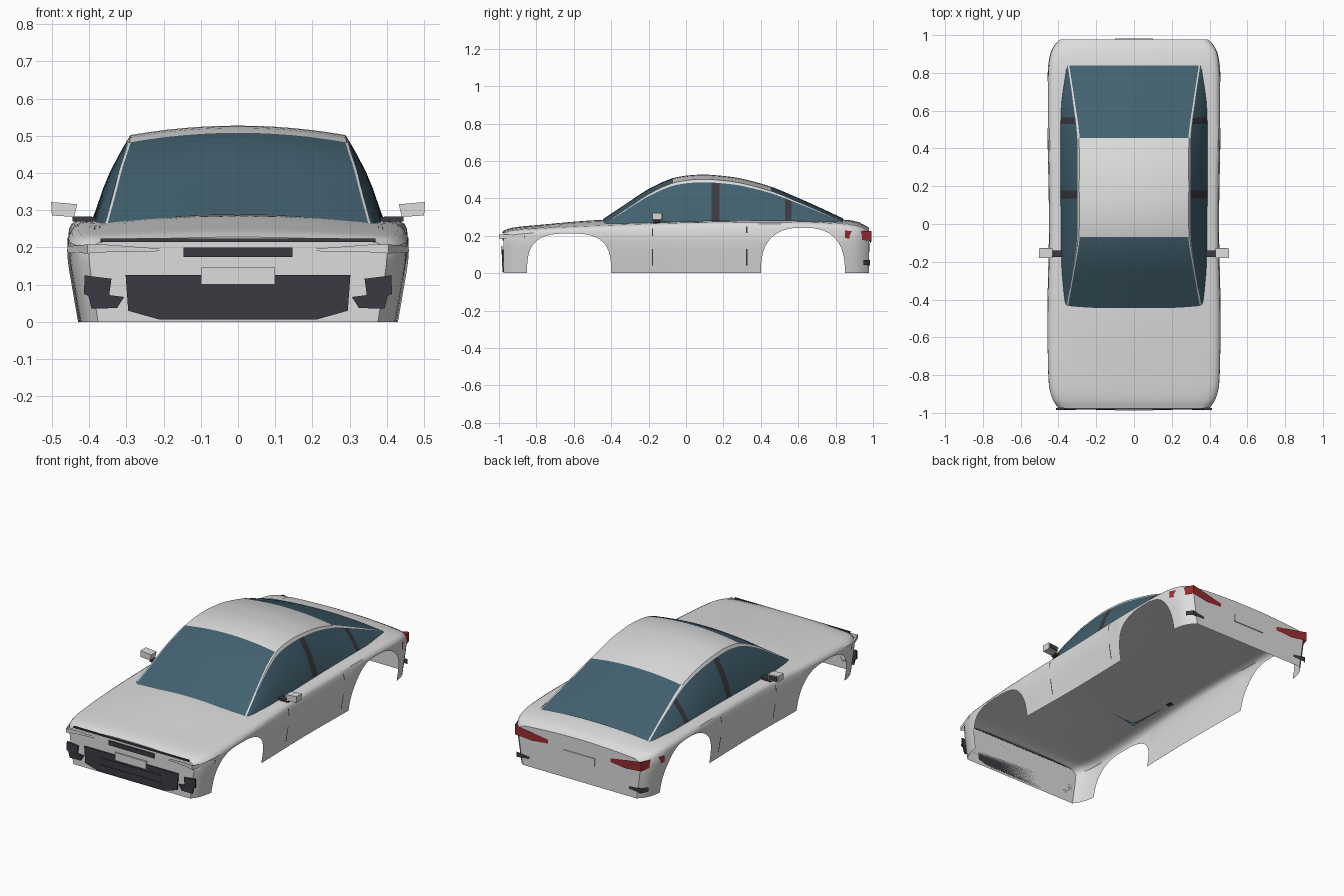
import bpy
import math

if "Cube" in bpy.data.objects:
    bpy.data.objects.remove(bpy.data.objects["Cube"])


def material(name, r, g, b):
    m = bpy.data.materials.new(name)
    m.use_nodes = True
    m.diffuse_color = (r, g, b, 1)
    m.node_tree.nodes["Principled BSDF"].inputs["Base Color"].default_value = (r, g, b, 1)
    return m


PAINT = material("body_paint", 0.72, 0.72, 0.72)
GLASS = material("blue_glass", 0.055, 0.12, 0.16)
DARK = material("dark_trim", 0.045, 0.042, 0.052)
RED = material("tail_red", 0.33, 0.025, 0.03)


def make(name, verts, faces, mats, rule=None):
    mesh = bpy.data.meshes.new(name)
    mesh.from_pydata(verts, [], faces)
    for m in mats:
        mesh.materials.append(m)
    mesh.validate()
    mesh.shade_smooth()
    mesh.set_sharp_from_angle(angle=math.radians(35))
    if rule:
        for p in mesh.polygons:
            p.material_index = rule(p.center)
    obj = bpy.data.objects.new(name, mesh)
    bpy.context.collection.objects.link(obj)
    return obj


def grid(name, rows, mats, rule=None, caps=False):
    """Skin a surface over rows of equally many points."""
    n = len(rows[0])
    faces = [(i * n + j, i * n + j + 1, (i + 1) * n + j + 1, (i + 1) * n + j)
             for i in range(len(rows) - 1) for j in range(n - 1)]
    if caps:
        last = (len(rows) - 1) * n
        faces += [tuple(reversed(range(n))), tuple(range(last, last + n))]
    return make(name, [p for r in rows for p in r], faces, mats, rule)


def prism(name, outline, y0, y1, mat):
    """Extrude an x-z outline from y0 to y1."""
    n = len(outline)
    verts = [(x, y, z) for y in (y0, y1) for x, z in outline]
    faces = [tuple(range(n)), tuple(reversed(range(n, 2 * n)))]
    faces += [(i, i + n, (i + 1) % n + n, (i + 1) % n) for i in range(n)]
    return make(name, verts, faces, [mat])


def block(name, x, z0, z1, y0, y1, mat):
    return prism(name, [(-x, z0), (x, z0), (x, z1), (-x, z1)], y0, y1, mat)


def flip(points, s):
    return [(s * p[0],) + tuple(p[1:]) for p in points]


def curve(keys, t):
    """Smooth interpolation through (position, value) keys."""
    t = min(max(t, keys[0][0]), keys[-1][0])
    i = max(k for k in range(len(keys) - 1) if keys[k][0] <= t)

    def slope(k):
        a, b = keys[max(k - 1, 0)], keys[min(k + 1, len(keys) - 1)]
        return (b[1] - a[1]) / (b[0] - a[0])
    (p, u), (q, v) = keys[i], keys[i + 1]
    h = q - p
    s = (t - p) / h
    return (u * (1 + 2 * s) * (1 - s) ** 2 + slope(i) * h * s * (1 - s) ** 2
            + v * s * s * (3 - 2 * s) + slope(i + 1) * h * s * s * (s - 1))


# Body shape: half width, centre height and crown along the length
WIDTH = [(-.975, .40), (-.93, .43), (-.85, .45), (-.5, .458), (0, .45), (.5, .458),
         (.8, .456), (.9, .443), (.95, .418), (.978, .39)]
TOP = [(-.975, .228), (-.93, .243), (-.8, .257), (-.45, .285), (0, .288), (.5, .295),
       (.8, .29), (.92, .272), (.978, .245)]
CROWN = [(-.975, .012), (-.8, .015), (-.45, .026), (0, .015), (.8, .02), (.978, .015)]
FLANK = [(0, .94), (.08, .97), (.17, 1), (.22, .998), (.3, .97)]
ARCHES = [(-.625, .225, .212, 3), (.625, .225, .243, 2.6)]


def arch(y):
    for c, r, h, n in ARCHES:
        if abs(y - c) < r:
            return h * (1 - (abs(y - c) / r) ** n) ** (1 / n)
    return 0


def flank(y, z):
    return curve(WIDTH, y) * curve(FLANK, z)


def deck(y, x):
    return curve(TOP, y) - curve(CROWN, y) * (x / (.88 * curve(WIDTH, y))) ** 2


def section(y):
    w, low = curve(WIDTH, y), arch(y)
    edge = curve(TOP, y) - curve(CROWN, y)
    side = edge - .026
    half = []
    for k in range(7):
        z = low + (side - low) * k / 6
        half.append((flank(y, z), z))
    half += [(w * .975, edge - .013), (w * .94, edge - .004)]
    half += [(w * f, deck(y, w * f)) for f in (.88, .7, .5, .25)]
    full = half + [(0, deck(y, 0))] + [(-x, z) for x, z in reversed(half)]
    return [(x, y, z) for x, z in full]


stations = [-.975, -.96, -.945, -.93, -.9, -.87, -.3, -.2, -.1, 0, .1, .2, .3,
            .87, .89, .91, .93, .95, .965, .978]
for c, r, h, n in ARCHES:
    stations += [c - r * math.cos(math.pi * k / 28) for k in range(29)]
grid("body_shell", [section(y) for y in sorted(stations)], [PAINT], caps=True)

# Cabin: windscreen, roof and rear window share one crowned surface
ROOF = [(-.445, .288), (-.3, .385), (-.2, .45), (-.07, .508), (.07, .527), (.2, .52),
        (.3, .505), (.455, .462), (.6, .402), (.7, .358), (.84, .293)]
EDGE = [(-.445, .355), (-.25, .32), (-.07, .292), (.2, .29), (.455, .292), (.65, .318), (.84, .347)]
DROP = [(-.445, .03), (-.07, .026), (.455, .024), (.84, .02)]
BELT_Z = [(-.445, .256), (-.2, .27), (0, .276), (.5, .282), (.84, .268)]
BELT_X = [(-.445, .368), (-.2, .384), (.2, .388), (.6, .386), (.84, .36)]
PILLARS = [(.135, .178), (.53, .565)]
FRONT, BACK = -.07, .455

cuts = [FRONT, BACK] + [y for p in PILLARS for y in p]
cuts += [-.445 + (.84 + .445) * k / 32 for k in range(33)]
cuts = sorted(set(cuts))


def roof_row(y):
    return [(curve(EDGE, y) * k / 6, y, curve(ROOF, y) - curve(DROP, y) * (k / 6) ** 2)
            for k in range(-6, 7)]


def side_row(y, s):
    x0, z0 = curve(EDGE, y), curve(ROOF, y) - curve(DROP, y)
    x1, z1 = curve(BELT_X, y), min(curve(BELT_Z, y), z0 - .002)
    return [(s * (x0 + (x1 - x0) * t + .05 * (z0 - z1) * math.sin(math.pi * t)), y, z0 + (z1 - z0) * t)
            for t in (0, .07, .25, .45, .65, .85, 1)]


for name, a, b, mat in (("windscreen", -1, FRONT, GLASS), ("roof", FRONT, BACK, PAINT),
                        ("rear_window", BACK, 1, GLASS)):
    grid(name, [roof_row(y) for y in cuts if a <= y <= b], [mat])


def is_pillar(c):
    return int(any(a < c.y < b for a, b in PILLARS))


for s, label in ((1, "left"), (-1, "right")):
    rows = [side_row(y, s) for y in cuts]
    grid(label + "_roof_rail", [r[:2] for r in rows], [PAINT])
    grid(label + "_side_windows", [r[1:] for r in rows], [GLASS, DARK], is_pillar)
    # Thin lines along the screen pillars
    for part, a, b in (("front", -1, FRONT), ("rear", BACK, 1)):
        line = [(curve(EDGE, y), y, curve(ROOF, y) - curve(DROP, y) + .002) for y in cuts if a <= y <= b]
        grid(f"{label}_{part}_pillar", [[(s * (x - .004), y, z), (s * (x + .004), y, z - .003)]
                                       for x, y, z in line], [PAINT])

    # Door seams
    for y, spans in ((-.18, ((.04, .13), (.2, .24))), (.325, ((.04, .13), (.215, .25)))):
        for a, b in spans:
            zs = [a + (b - a) * k / 4 for k in range(5)]
            grid(label + "_door_seam", [[(s * (flank(y, z) + .001), y + d, z) for d in (-.003, .003)]
                                        for z in zs], [DARK])

    # Wing mirrors
    prism(label + "_mirror_stem", flip([(.375, .268), (.445, .27), (.445, .284), (.375, .282)], s),
          -.175, -.14, DARK)
    prism(label + "_mirror_shell", flip([(.44, .282), (.5, .286), (.502, .322), (.432, .316)], s),
          -.18, -.13, PAINT)
    prism(label + "_mirror_glass", flip([(.447, .288), (.494, .291), (.495, .316), (.442, .311)], s),
          -.13, -.126, DARK)

    # Lamps wrapping round the corners: x, y, lower z, upper z
    for part, mat, path in (
            ("headlamp", PAINT, [(.21, -.979, .19, .197), (.36, -.99, .187, .208),
                                 (.405, -.999, .184, .208), (.458, -.86, .186, .203)]),
            ("tail_lamp", RED, [(.2, .981, .168, .19), (.3, .985, .16, .208),
                                (.405, .992, .172, .226), (.458, .85, .188, .227)]),
            ("rear_reflector", DARK, [(.32, .981, .045, .06), (.4, .985, .04, .07), (.425, .95, .045, .07)])):
        grid(f"{label}_{part}", [[(s * x, y, a), (s * x, y, b)] for x, y, a, b in path], [mat])

    # Side air intakes
    prism(label + "_air_intake", flip([(.412, .125), (.34, .116), (.346, .072), (.306, .067), (.325, .037),
                                       (.394, .036), (.402, .07), (.414, .075)], s), -.984, -.975, DARK)

# Nose details
prism("lower_grille", [(-.302, .126), (-.295, .03), (-.21, .006), (.21, .006), (.295, .03), (.302, .126)],
      -.982, -.975, DARK)
for z in (.046, .087):
    block("grille_bar", .2, z - .002, z + .002, -.985, -.981, DARK)
block("upper_grille", .146, .174, .2, -.981, -.975, DARK)
block("bonnet_gap", .37, .214, .224, -.981, -.974, DARK)
block("front_plate", .1, .1, .146, -.988, -.98, PAINT)

# Tail details
block("rear_plate", .1, .115, .16, .977, .983, PAINT)
grid("boot_panel", [[(.08 * k, y, deck(y, .08 * k) + .002) for k in range(-4, 5)]
                    for y in (.865, .89, .915, .935)], [PAINT])
